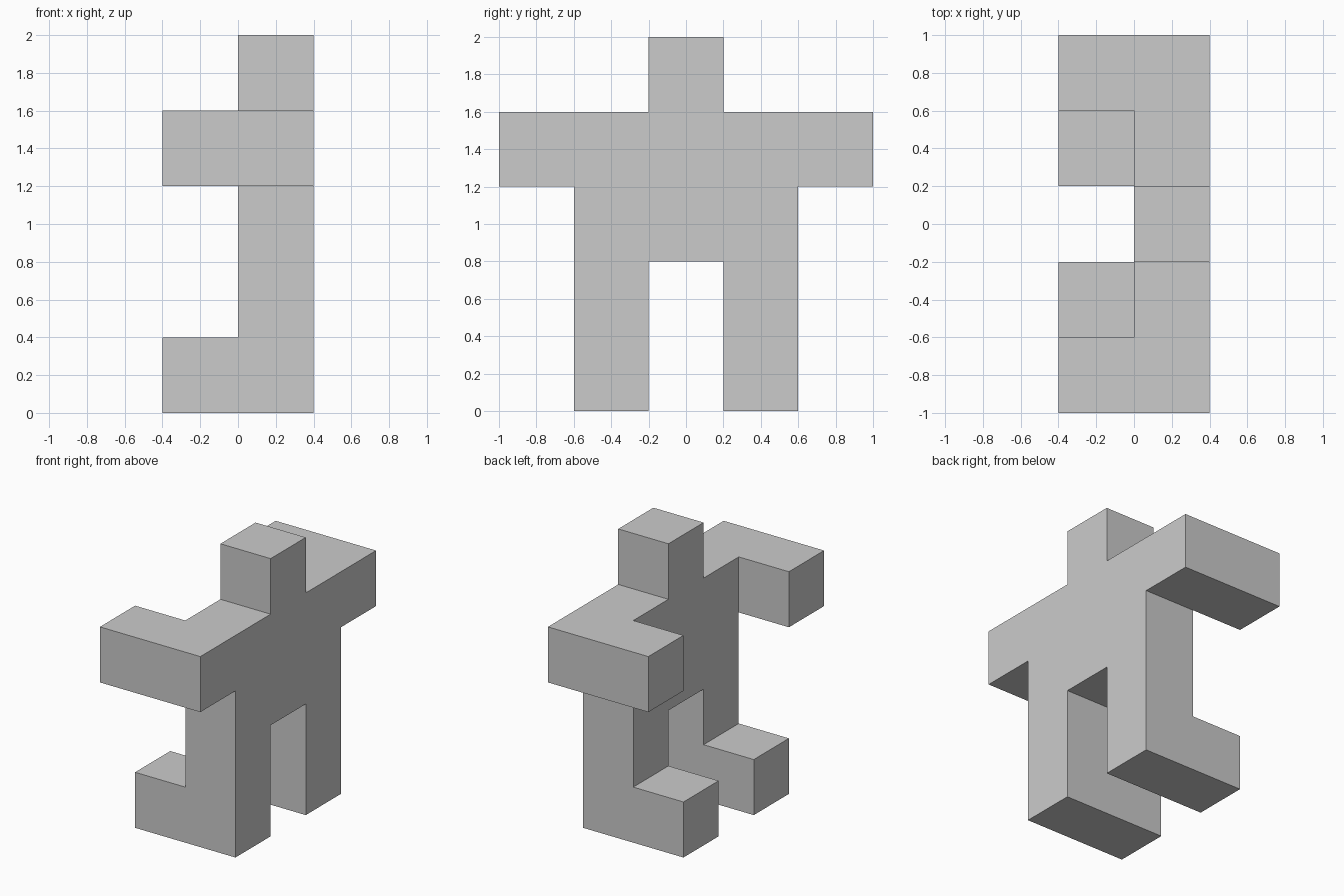
import bpy
import bmesh

cube = bpy.data.objects.get("Cube")
if cube:
    bpy.data.objects.remove(cube, do_unlink=True)

grey = bpy.data.materials.new("plain_grey")
grey.use_nodes = True
colour = (0.6, 0.6, 0.6, 1)
grey.diffuse_color = colour
grey.node_tree.nodes["Principled BSDF"].inputs["Base Color"].default_value = colour


def extrude_profile(name, points, axis, start, depth):
    """Extrude a flat outline along x (outline in y, z) or y (outline in x, z)."""
    bm = bmesh.new()
    place = (lambda a, b: (start, a, b)) if axis == "x" else (lambda a, b: (a, start, b))
    face = bm.faces.new([bm.verts.new(place(a, b)) for a, b in points])
    moved = bmesh.ops.extrude_face_region(bm, geom=[face])["geom"]
    offset = (depth, 0, 0) if axis == "x" else (0, depth, 0)
    bmesh.ops.translate(bm, vec=offset, verts=[v for v in moved if isinstance(v, bmesh.types.BMVert)])
    bmesh.ops.recalc_face_normals(bm, faces=bm.faces)
    mesh = bpy.data.meshes.new(name)
    bm.to_mesh(mesh)
    bm.free()
    mesh.materials.append(grey)
    obj = bpy.data.objects.new(name, mesh)
    bpy.context.collection.objects.link(obj)
    return obj


# Flat figure: head, shoulders, torso and legs as one mirrored outline
half = [(0.2, 2), (0.2, 1.6), (1, 1.6), (1, 1.2), (0.6, 1.2), (0.6, 0), (0.2, 0), (0.2, 0.8)]
outline = half + [(-y, z) for y, z in reversed(half)]
body = extrude_profile("body", outline, "x", 0, 0.4)

# Forearms and feet reaching out from the body, merged with it
for part, inner, bottom in (("forearm", 0.6, 1.2), ("foot", 0.2, 0)):
    for side, start in (("back", inner), ("front", -inner - 0.4)):
        square = [(-0.4, bottom), (0, bottom), (0, bottom + 0.4), (-0.4, bottom + 0.4)]
        extrude_profile(f"{side}_{part}", square, "y", start, 0.4)
